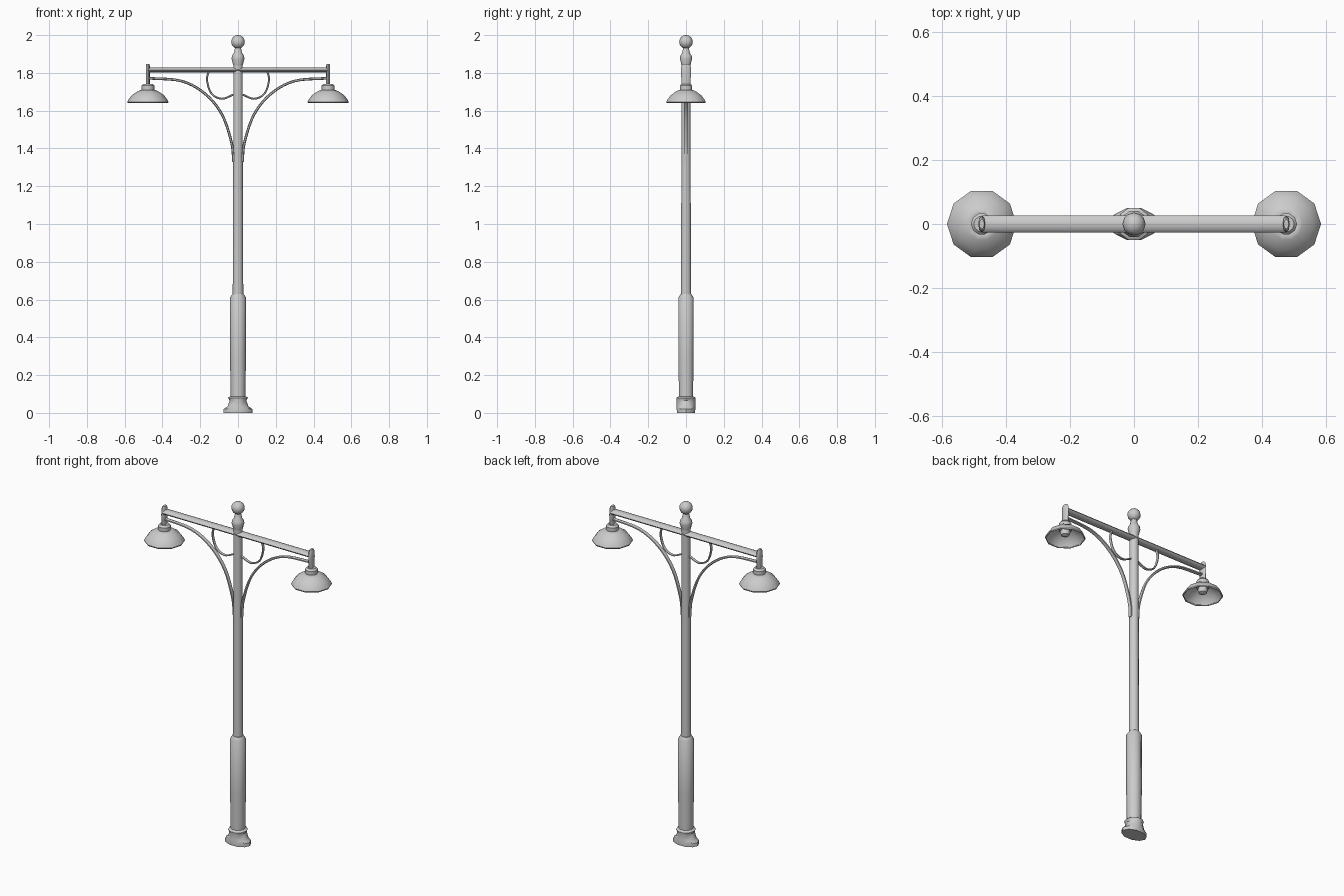
import bpy, bmesh, math
from mathutils import Vector

cube = bpy.data.objects.get("Cube")
if cube:
    bpy.data.objects.remove(cube, do_unlink=True)

GREY = (0.6, 0.6, 0.6, 1)
metal = bpy.data.materials.new("grey metal")
metal.use_nodes = True
metal.diffuse_color = GREY
metal.node_tree.nodes["Principled BSDF"].inputs["Base Color"].default_value = GREY


def loft(name, rings, caps=True, thickness=0, angle=40):
    """Skin a list of equal-length point rings into a smooth object."""
    bm = bmesh.new()
    loops = [[bm.verts.new(p) for p in ring] for ring in rings]
    n = len(loops[0])
    for a, b in zip(loops, loops[1:]):
        for i in range(n):
            j = (i + 1) % n
            bm.faces.new((a[i], a[j], b[j], b[i]))
    if caps:
        bm.faces.new(loops[0])
        bm.faces.new(loops[-1])
    bmesh.ops.recalc_face_normals(bm, faces=bm.faces)
    mesh = bpy.data.meshes.new(name)
    bm.to_mesh(mesh)
    bm.free()
    mesh.materials.append(metal)
    obj = bpy.data.objects.new(name, mesh)
    bpy.context.collection.objects.link(obj)
    if thickness:
        mod = obj.modifiers.new("wall", 'SOLIDIFY')
        mod.thickness = thickness
        mod.offset = -1
    bpy.ops.object.select_all(action='DESELECT')
    obj.select_set(True)
    bpy.context.view_layer.objects.active = obj
    bpy.ops.object.shade_smooth_by_angle(angle=math.radians(angle))
    return obj


def lathe(name, profile, x=0, sides=10, **kw):
    """Profile entries are (radius, z) or (radius x, radius y, z)."""
    rings = []
    for p in profile:
        rx, ry, z = p[0], p[-2], p[-1]
        rings.append([(x + rx * math.cos(t), ry * math.sin(t), z)
                      for t in (math.tau * i / sides for i in range(sides))])
    return loft(name, rings, **kw)


def rod(name, path, thick, depth, sides=8):
    """Sweep an ellipse along (x, z) points; depth is its half width in y."""
    pts = [Vector((x, 0, z)) for x, z in path]
    rings = []
    for i, p in enumerate(pts):
        d = (pts[min(i + 1, len(pts) - 1)] - pts[max(i - 1, 0)]).normalized()
        across = Vector((-d.z, 0, d.x))
        rings.append([p + across * thick * math.cos(t) + Vector((0, depth * math.sin(t), 0))
                      for t in (math.tau * k / sides for k in range(sides))])
    return loft(name, rings)


def smooth_path(points, steps=5):
    """Catmull-Rom interpolation of a short path."""
    p = [Vector(q) for q in points]
    p = [2 * p[0] - p[1]] + p + [2 * p[-1] - p[-2]]
    out = []
    for a, b, c, d in zip(p, p[1:], p[2:], p[3:]):
        for s in range(steps):
            t = s / steps
            out.append(0.5 * (2 * b + (c - a) * t + (2 * a - 5 * b + 4 * c - d) * t * t
                              + (3 * b - a - 3 * c + d) * t ** 3))
    return out + [p[-2]]


# Flared foot and collar
lathe("base_foot", [(0.078, 0.05, 0), (0.076, 0.052, 0.02), (0.055, 0.052, 0.035),
                    (0.044, 0.052, 0.065), (0.053, 0.053, 0.08), (0.042, 0.042, 0.088)])

# Column with thick lower sleeve
lathe("lower_sleeve", [(0.039, 0.06), (0.042, 0.3), (0.043, 0.61), (0.029, 0.63)])
lathe("upper_pole", [(0.028, 0.6), (0.027, 1.0), (0.025, 1.4), (0.025, 1.85)])

# Finial
lathe("finial_collar", [(0.025, 1.84), (0.034, 1.875), (0.032, 1.89), (0.022, 1.905),
                        (0.015, 1.935)])
ball = [(0.036 * math.sin(a), 1.964 - 0.036 * math.cos(a))
        for a in (math.pi * (i + 0.1) / 8.2 for i in range(9))]
lathe("finial_ball", ball, sides=12, angle=60)

# Cross arm
rod("cross_arm", [(-0.475, 1.815), (0, 1.815), (0.475, 1.815)], 0.013, 0.026)

# Mirrored brackets, scrolls and lamps
bracket = smooth_path([(0.024, 1.33), (0.034, 1.43), (0.085, 1.58), (0.175, 1.69),
                       (0.3, 1.757), (0.475, 1.772)])
scroll = smooth_path([(0.155, 1.81), (0.164, 1.76), (0.14, 1.69), (0.085, 1.663),
                      (0.025, 1.685)])
for side, s in (("left", 1), ("right", -1)):
    x = 0.477 * s
    rod(side + "_bracket", [(px * s, pz) for px, pz in bracket], 0.007, 0.012, 6)
    rod(side + "_scroll", [(px * s, pz) for px, pz in scroll], 0.005, 0.009, 6)
    lathe(side + "_hanger", [(0.011, 0.022, 1.735), (0.011, 0.027, 1.8),
                             (0.011, 0.025, 1.835), (0.008, 0.015, 1.848)], x, 8)
    lathe(side + "_socket", [(0.034, 1.69), (0.034, 1.732), (0.025, 1.742)], x)
    lathe(side + "_shade", [(0.03, 1.712), (0.052, 1.704), (0.085, 1.682), (0.102, 1.66),
                            (0.109, 1.647), (0.107, 1.641)],
          x, caps=False, thickness=0.005)
    lathe(side + "_bulb", [(0.02, 1.7), (0.028, 1.68), (0.022, 1.662), (0.008, 1.655)], x)
